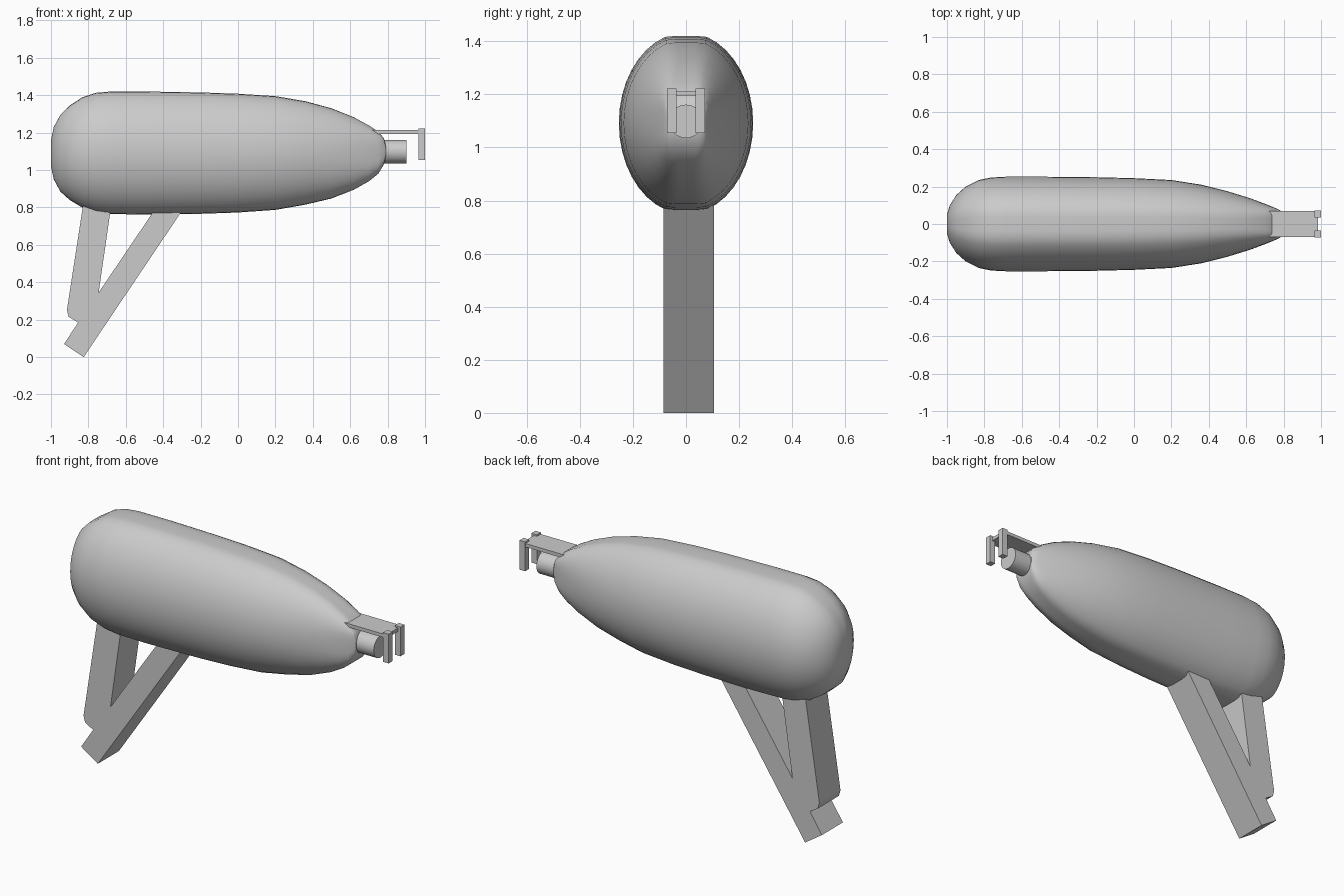
import bpy, bmesh, math
from mathutils import Matrix

cube = bpy.data.objects.get("Cube")
if cube:
    bpy.data.objects.remove(cube)

grey = bpy.data.materials.new("light grey")
grey.use_nodes = True
colour = (0.6, 0.6, 0.6, 1)
grey.diffuse_color = colour
grey.node_tree.nodes["Principled BSDF"].inputs["Base Color"].default_value = colour


def finish(bm, name, smooth=False):
    bmesh.ops.recalc_face_normals(bm, faces=bm.faces)
    mesh = bpy.data.meshes.new(name)
    bm.to_mesh(mesh)
    bm.free()
    obj = bpy.data.objects.new(name, mesh)
    bpy.context.collection.objects.link(obj)
    mesh.materials.append(grey)
    if smooth:
        bpy.ops.object.select_all(action='DESELECT')
        obj.select_set(True)
        bpy.context.view_layer.objects.active = obj
        bpy.ops.object.shade_smooth_by_angle(angle=math.radians(35))
    return obj


def box(name, x0, x1, y0, y1, z0, z1):
    bm = bmesh.new()
    bmesh.ops.create_cube(bm, size=1)
    for v in bm.verts:
        v.co = ((x0 + x1) / 2 + v.co.x * (x1 - x0),
                (y0 + y1) / 2 + v.co.y * (y1 - y0),
                (z0 + z1) / 2 + v.co.z * (z1 - z0))
    return finish(bm, name)


# Body: oval rings (x, half width, bottom, top, squareness), flat along top and bottom
SECTIONS = [
    (-1.0, .05, 1.02, 1.16, 1), (-.985, .10, .95, 1.23, 1),
    (-.95, .155, .885, 1.295, 1), (-.9, .2, .84, 1.345, 1),
    (-.83, .235, .798, 1.39, 1), (-.76, .249, .775, 1.413, 1),
    (-.68, .253, .765, 1.42, 1), (-.5, .253, .762, 1.42, 1),
    (-.2, .25, .766, 1.415, 1), (.0, .245, .773, 1.408, 1),
    (.2, .235, .787, 1.395, 1), (.36, .21, .815, 1.368, 1),
    (.5, .175, .848, 1.33, .95), (.62, .138, .895, 1.282, .85),
    (.7, .108, .94, 1.238, .7), (.75, .088, .98, 1.205, .55),
    (.78, .074, 1.03, 1.17, .4), (.79, .066, 1.07, 1.13, .4),
]
SIDES = 40


def power(value, exponent):
    return math.copysign(abs(value) ** exponent, value)


bm = bmesh.new()
rings = []
for x, width, low, high, square in SECTIONS:
    mid, half = (low + high) / 2, (high - low) / 2
    ring = []
    for i in range(SIDES):
        a = math.tau * i / SIDES
        y = width * power(math.cos(a), square)
        z = half * max(-1, min(1, 1.04 * power(math.sin(a), square)))
        ring.append(bm.verts.new((x, y, mid + z)))
    rings.append(ring)
for a, b in zip(rings, rings[1:]):
    for i in range(SIDES):
        j = (i + 1) % SIDES
        bm.faces.new((a[i], a[j], b[j], b[i]))
bm.faces.new(rings[0])
bm.faces.new(rings[-1])
finish(bm, "body", True)

# Support: upright post and diagonal strut meeting in a square foot
outline = [(-.815, .9), (-.915, .25), (-.905, .215), (-.855, .185), (-.93, .07),
           (-.825, 0), (-.22, .9), (-.37, .9), (-.745, .345), (-.665, .9)]
bm = bmesh.new()
face = bm.faces.new([bm.verts.new((x, -.085, z)) for x, z in outline])
extruded = bmesh.ops.extrude_face_region(bm, geom=[face])["geom"]
bmesh.ops.translate(bm, vec=(0, .19, 0),
                    verts=[g for g in extruded if isinstance(g, bmesh.types.BMVert)])
finish(bm, "support_frame")

# Nose spigot
bm = bmesh.new()
bmesh.ops.create_cone(bm, cap_ends=True, segments=32, radius1=.063, radius2=.063, depth=.2,
                      matrix=Matrix.Translation((.8, 0, 1.098)) @ Matrix.Rotation(math.pi / 2, 4, 'Y'))
finish(bm, "nose_spigot", True)

# Nose bracket: flat plate with two hanging prongs
box("bracket_plate", .7, .985, -.07, .07, 1.193, 1.213)
for side, y in (("right", -.053), ("left", .053)):
    box(side + "_prong", .965, 1, y - .018, y + .018, 1.055, 1.222)
